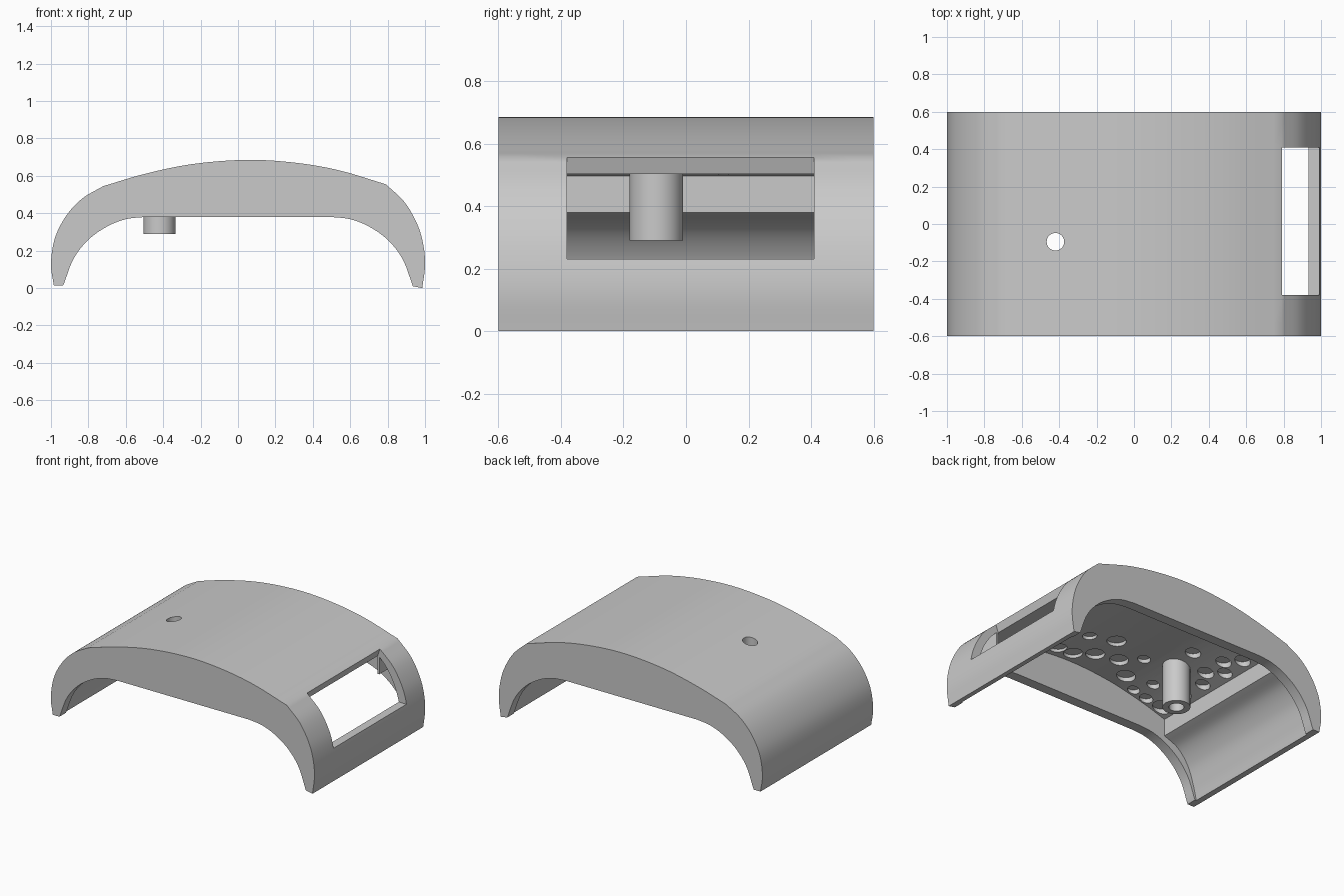
import bpy, bmesh
from mathutils import Vector

cube = bpy.data.objects.get("Cube")
if cube:
    bpy.data.objects.remove(cube, do_unlink=True)

grey = bpy.data.materials.new("plain_grey")
grey.use_nodes = True
grey.diffuse_color = (0.59, 0.59, 0.59, 1)
grey.node_tree.nodes["Principled BSDF"].inputs["Base Color"].default_value = (0.59, 0.59, 0.59, 1)

STEPS = 6


def smooth_path(pts):
    """Catmull-Rom curve through the given x-z points."""
    p = [Vector(q) for q in pts]
    p = [2 * p[0] - p[1]] + p + [2 * p[-1] - p[-2]]
    out = []
    for a, b, c, d in zip(p, p[1:], p[2:], p[3:]):
        for i in range(STEPS):
            t = i / STEPS
            out.append(0.5 * (2 * b + (c - a) * t + (2 * a - 5 * b + 4 * c - d) * t * t
                              + (3 * b - a - 3 * c + d) * t ** 3))
    return out + [p[-2]]


def cap(bm, loop, y):
    bm.faces.new([bm.verts.new((p[0], y, p[1])) for p in loop])


def tube(bm, loop, y0, y1):
    """Open-ended band of faces around a closed x-z loop."""
    for p, q in zip(loop, loop[1:] + loop[:1]):
        corners = ((p, y0), (q, y0), (q, y1), (p, y1))
        bm.faces.new([bm.verts.new((c[0], y, c[1])) for c, y in corners])


def finish(name, bm):
    bmesh.ops.remove_doubles(bm, verts=bm.verts, dist=1e-5)
    bmesh.ops.recalc_face_normals(bm, faces=bm.faces)
    mesh = bpy.data.meshes.new(name)
    bm.to_mesh(mesh)
    bm.free()
    mesh.materials.append(grey)
    obj = bpy.data.objects.new(name, mesh)
    bpy.context.collection.objects.link(obj)
    return obj


def cylinder(name, x, y, z0, z1, r):
    bm = bmesh.new()
    made = bmesh.ops.create_cone(bm, cap_ends=True, segments=32, radius1=r, radius2=r, depth=z1 - z0)
    bmesh.ops.translate(bm, vec=(x, y, (z0 + z1) / 2), verts=made["verts"])
    return finish(name, bm)


def drill(obj, *size):
    """Subtract a cylinder; keep the uncut mesh if the cut fails."""
    cutter = cylinder("drill_cutter", *size)
    cutter.hide_render = True
    before = obj.data.copy()
    mod = obj.modifiers.new("drill", "BOOLEAN")
    mod.operation, mod.solver, mod.object = "DIFFERENCE", "EXACT", cutter
    bpy.context.view_layer.objects.active = obj
    bpy.ops.object.modifier_apply(modifier=mod.name)
    if len(obj.data.polygons) < len(before.polygons) / 2:
        obj.data = before
    else:
        bpy.data.meshes.remove(before)
    bpy.data.objects.remove(cutter, do_unlink=True)


# Outer arch: left leg, top and right leg, with a crease above the window
left_side = smooth_path([(-.985, .015), (-1, .13), (-.978, .27), (-.916, .39), (-.831, .48), (-.72, .545)])
top = smooth_path([(-.72, .545), (-.5, .61), (-.25, .662), (.03, .685), (.28, .673), (.53, .632), (.79, .555)])
right_side = smooth_path([(.79, .555), (.89, .46), (.959, .34), (.991, .23), (1, .12), (.985, 0)])
outer = left_side + top[1:] + right_side[1:]

# Lower edge of the two end walls
half = smooth_path([(.935, .01), (.88, .155), (.8, .258), (.7, .329), (.6, .368), (.5, .38)])
mirrored = [Vector((-p.x, max(p.y, .015))) for p in half]
arch = mirrored + half[::-1]


# Inner cavity between the end walls
def ceiling(x):
    a, b = min(zip(top, top[1:]), key=lambda s: abs((s[0].x + s[1].x) / 2 - x))
    return a.y + (b.y - a.y) * (x - a.x) / (b.x - a.x) - .058


wall_l, wall_r, lip = -.69, .772, .785
leg_l = smooth_path([(-.945, .015), (-.925, .1), (-.88, .23), (-.8, .33), (wall_l, .38)])
roof_x = [wall_l + (wall_r - wall_l) * i / 30 for i in range(31)]
roof = [Vector((x, ceiling(x))) for x in roof_x]
# Thin hanging lip beside the window, then the inside of the right leg
lip_base = [Vector((wall_r, .38)), Vector((lip, .38))]
leg_r = smooth_path([(lip, .5), (.84, .44), (.893, .35), (.933, .23), (.945, .1), (.945, .008)])
inner = leg_l + roof + lip_base + leg_r

# Window limits as positions along the outer and inner outlines
out_a = len(left_side) + len(top) - 2
out_b = out_a + 3 * STEPS
in_a = len(leg_l) + len(roof) - 1
in_b = in_a + 1 + len(lip_base) + 3 * STEPS

end_loop = outer + [inner[-1]] + arch[::-1] + [inner[0]]
mid_loop = outer + inner[::-1]
above_window = outer[:out_a + 1] + inner[:in_a + 1][::-1]
below_window = outer[out_b:] + inner[in_b:][::-1]
jamb = outer[out_a:out_b + 1] + inner[in_a:in_b + 1][::-1]

# Shell: end walls, closed bands, and the band with the window
bm = bmesh.new()
end, wall, win_front, win_back = .6, .53, -.38, .41
for s in (-1, 1):
    cap(bm, end_loop, s * end)
    cap(bm, inner + arch[::-1], s * wall)
    tube(bm, end_loop, s * wall, s * end)
tube(bm, mid_loop, -wall, win_front)
tube(bm, mid_loop, win_back, wall)
for loop in (above_window, below_window):
    tube(bm, loop, win_front, win_back)
for y in (win_front, win_back):
    cap(bm, jamb, y)
shell = finish("shell", bm)

# Shallow round recesses in the ceiling
dots = [(.18, -.21, .045), (.01, -.155, .06), (.24, -.44, .055), (.12, -.44, .06),
        (.01, -.36, .06), (-.14, -.31, .058), (-.24, -.19, .04), (-.39, .1, .048),
        (-.56, .19, .048), (-.62, .3, .048), (-.56, .02, .05), (-.63, .12, .045),
        (-.28, -.41, .058), (-.44, -.34, .04), (-.4, -.48, .038), (-.5, -.48, .042),
        (-.61, -.46, .058), (-.62, -.25, .04), (-.62, -.08, .045)]
for x, y, r in dots:
    drill(shell, x, y, ceiling(x) - .03, ceiling(x) + .022, r)

# Hollow post below a through hole
post_x, post_y, bore = -.42, -.095, .047
post = cylinder("post", post_x, post_y, .29, .6, .086)
for obj in (shell, post):
    drill(obj, post_x, post_y, .1, .9, bore)

for obj in (shell, post):
    bpy.ops.object.select_all(action="DESELECT")
    obj.select_set(True)
    bpy.context.view_layer.objects.active = obj
    bpy.ops.object.shade_smooth_by_angle(angle=0.45)
